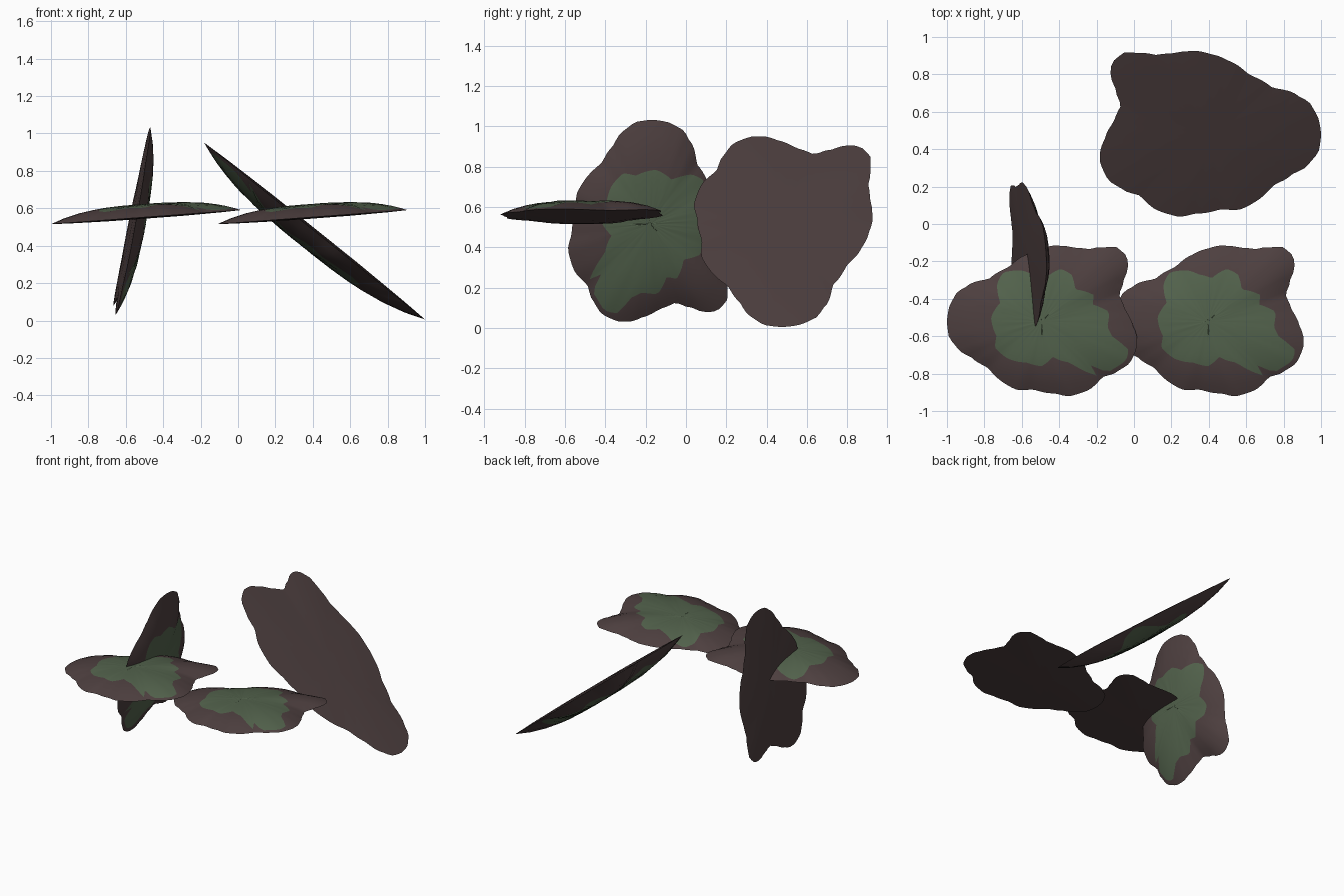
import bpy
import bmesh
import math
import random
from mathutils import Matrix, Vector

cube = bpy.data.objects.get("Cube")
if cube:
    bpy.data.objects.remove(cube, do_unlink=True)


def make_material(name, colour):
    mat = bpy.data.materials.new(name)
    mat.use_nodes = True
    mat.diffuse_color = (*colour, 1)
    shader = mat.node_tree.nodes["Principled BSDF"]
    shader.inputs["Base Color"].default_value = (*colour, 1)
    shader.inputs["Roughness"].default_value = 0.9
    return mat


rock_brown = make_material("rock brown", (0.075, 0.05, 0.05))
moss_green = make_material("moss green", (0.085, 0.122, 0.072))

# Lobed rim of the slab and ragged rim of the moss, in hundredths from the centre
SLAB_RIM = [(50.5, -8), (48, -1), (44, 7), (41, 14), (43.5, 22), (46, 29), (45, 35),
            (40, 39.5), (32, 39.5), (24, 38.5), (16, 39.5), (7, 40.5), (-2, 38.5),
            (-10, 35), (-18, 29), (-28, 23), (-40, 19), (-46, 15), (-50, 7), (-51, 0),
            (-50, -8), (-45, -15), (-37, -20), (-29, -25), (-22, -32), (-14, -36.5),
            (-5, -36.5), (6, -38.5), (15, -40), (26, -36), (32, -30), (40, -27),
            (47, -22), (50.5, -14)]
MOSS_RIM = [(46, -14), (38, -9), (35, -3), (36, 5), (27, 9), (28, 14), (18, 17),
            (16, 25), (10, 28), (2, 23), (-5, 25), (-10, 27), (-21, 26), (-24, 20),
            (-22, 10), (-27, 2), (-24, -8), (-25, -14), (-18, -20), (-8, -22),
            (0, -24), (6, -19), (15, -22), (25, -23), (29, -29), (38, -28), (45, -23)]
STEPS = 120


def radius_at(rim, angle, smooth):
    """Distance from the centre to the rim in one direction."""
    polar = sorted((math.atan2(y, x) % math.tau, math.hypot(x, y) / 100) for x, y in rim)
    n = len(polar)
    i = max((k for k in range(n) if polar[k][0] <= angle), default=-1)
    a, ra = polar[i]
    b, rb = polar[(i + 1) % n]
    t = ((angle - a) % math.tau) / ((b - a) % math.tau)
    if smooth:
        t = t * t * (3 - 2 * t) * 0.5 + t * 0.5
    return ra + (rb - ra) * t


def add_slab(name, centre, x_axis, y_axis, thickness):
    rng = random.Random(4)
    bm = bmesh.new()
    angles = [math.tau * i / STEPS for i in range(STEPS)]
    outer = [radius_at(SLAB_RIM, a, True) for a in angles]
    moss = [min(radius_at(MOSS_RIM, a, False), r * 0.95) for a, r in zip(angles, outer)]

    def ring(radii, height, bump=0.0):
        verts = []
        for a, r, full in zip(angles, radii, outer):
            z = height * (1 - (r / full) ** 3) + rng.uniform(-bump, bump)
            verts.append(bm.verts.new((r * math.cos(a), r * math.sin(a), z)))
        return verts

    def band(first, second, index):
        for i in range(STEPS):
            j = (i + 1) % STEPS
            face = bm.faces.new((first[i], first[j], second[j], second[i]))
            face.material_index = index

    def cap(verts, height, index):
        tip = bm.verts.new((0, 0, height))
        for i in range(STEPS):
            bm.faces.new((verts[i], verts[(i + 1) % STEPS], tip)).material_index = index

    # Domed top: brown border, then moss
    dome = 0.07
    rim = ring(outer, dome)
    last = rim
    for t in (0.3, 0.65, 1):
        new = ring([o + (m - o) * t for o, m in zip(outer, moss)], dome)
        band(last, new, 0)
        last = new
    for t in (0.8, 0.5, 0.2):
        new = ring([m * t for m in moss], dome, 0.001)
        band(last, new, 1)
        last = new
    cap(last, dome, 1)

    # Nearly flat brown underside
    last = rim
    for t in (0.8, 0.4):
        new = ring([r * t for r in outer], -0.008)
        band(last, new, 0)
        last = new
    cap(last, -0.008, 0)

    # Place the slab by its own axes
    x_axis, y_axis = Vector(x_axis), Vector(y_axis)
    normal = x_axis.cross(y_axis).normalized() * thickness
    frame = Matrix((x_axis, y_axis, normal)).transposed().to_4x4()
    bm.transform(Matrix.Translation(centre) @ frame)
    bmesh.ops.recalc_face_normals(bm, faces=bm.faces)

    mesh = bpy.data.meshes.new(name)
    bm.to_mesh(mesh)
    bm.free()
    mesh.materials.append(rock_brown)
    mesh.materials.append(moss_green)
    obj = bpy.data.objects.new(name, mesh)
    bpy.context.collection.objects.link(obj)
    bpy.ops.object.select_all(action="DESELECT")
    obj.select_set(True)
    bpy.context.view_layer.objects.active = obj
    bpy.ops.object.shade_smooth_by_angle(angle=math.radians(30))


# Two level slabs, one upright slab and one large leaning slab
for name, x in (("level_slab_right", -0.49), ("level_slab_left", 0.4)):
    add_slab(name, (x, -0.52, 0.553), (1, 0, 0.074), (0, 1, 0), 1)
add_slab("upright_slab", (-0.565, -0.18, 0.53), (-0.187, -0.03, -0.985), (-0.05, 1, 0), 1)
add_slab("leaning_slab", (0.407, 0.48, 0.48), (-1.163, 0, 0.931), (0, 1.1, 0), 1.5)
